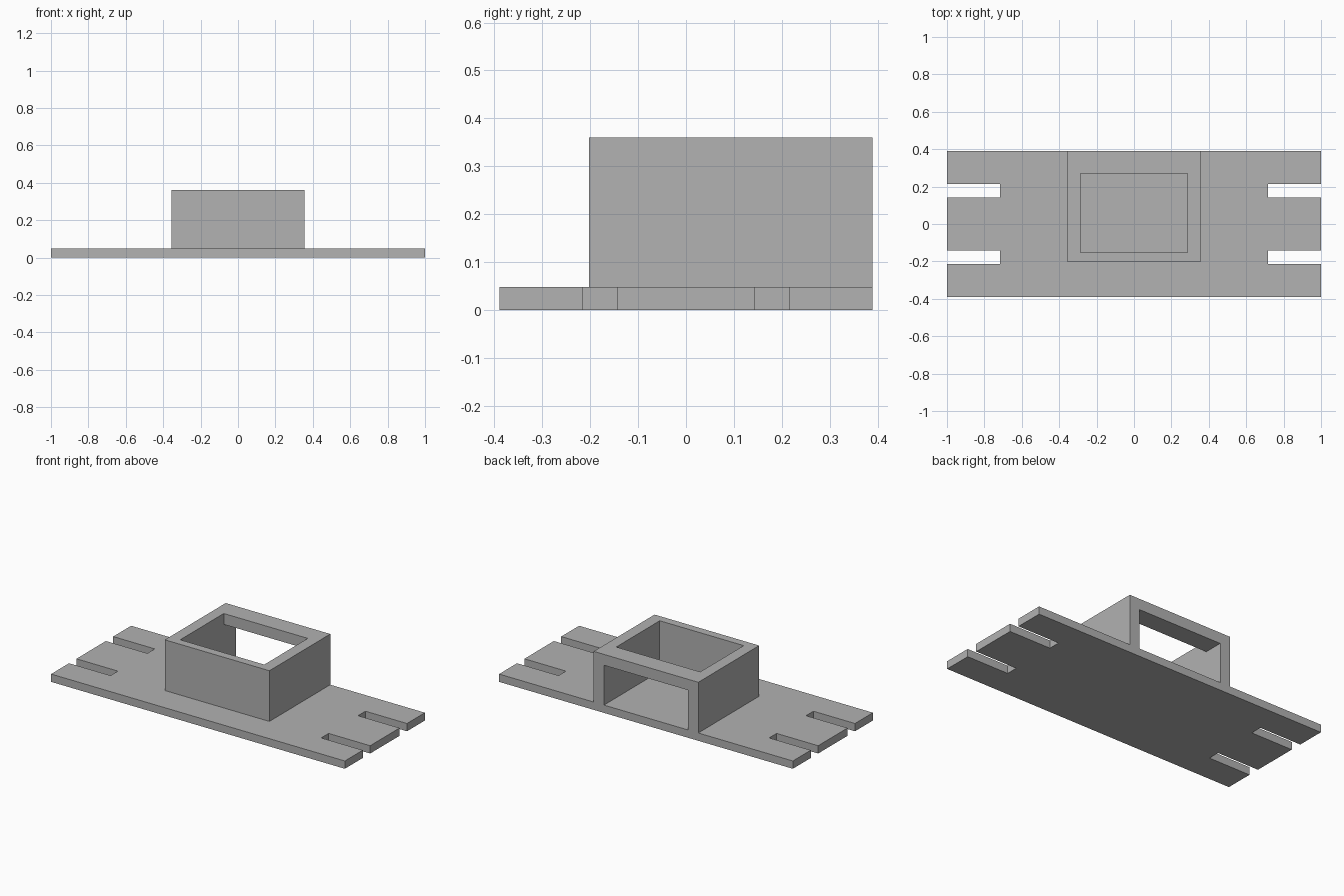
import bpy
import bmesh

cube = bpy.data.objects.get("Cube")
if cube:
    bpy.data.objects.remove(cube, do_unlink=True)

grey = bpy.data.materials.new("plain_grey")
grey.use_nodes = True
colour = (0.445, 0.445, 0.445, 1)
grey.diffuse_color = colour
for node in grey.node_tree.nodes:
    if node.type == "BSDF_PRINCIPLED":
        node.inputs["Base Color"].default_value = colour


def prism(name, outline, z0, z1):
    """Extrude a flat outline from z0 up to z1."""
    bm = bmesh.new()
    base = bm.faces.new([bm.verts.new((x, y, z0)) for x, y in outline])
    top = bmesh.ops.extrude_face_region(bm, geom=[base])["geom"]
    verts = [v for v in top if isinstance(v, bmesh.types.BMVert)]
    bmesh.ops.translate(bm, verts=verts, vec=(0, 0, z1 - z0))
    bmesh.ops.recalc_face_normals(bm, faces=bm.faces)
    mesh = bpy.data.meshes.new(name)
    bm.to_mesh(mesh)
    bm.free()
    mesh.materials.append(grey)
    obj = bpy.data.objects.new(name, mesh)
    bpy.context.collection.objects.link(obj)
    return obj


def box(name, half_width, y0, y1, z0, z1):
    w = half_width
    return prism(name, [(-w, y0), (w, y0), (w, y1), (-w, y1)], z0, z1)


def cut(target, cutter):
    mod = target.modifiers.new(cutter.name, "BOOLEAN")
    mod.operation = "DIFFERENCE"
    mod.solver = "EXACT"
    mod.object = cutter
    bpy.context.view_layer.objects.active = target
    bpy.ops.object.modifier_apply(modifier=mod.name)
    bpy.data.objects.remove(cutter, do_unlink=True)


BACK = 0.389
PLATE_TOP = 0.048
TOP = 0.36

# Base plate with two open slots at each end
slot_end, slot_in, slot_out = 0.717, 0.143, 0.215
right = [(1, -BACK)]
for a, b in ((-slot_out, -slot_in), (slot_in, slot_out)):
    right += [(1, a), (slot_end, a), (slot_end, b), (1, b)]
right.append((1, BACK))
left = [(-x, y) for x, y in reversed(right)]
prism("base_plate", right + left, 0, PLATE_TOP)

# Housing open at the top and at the back
housing = box("housing", 0.356, -0.203, BACK, PLATE_TOP, TOP)
cut(housing, box("top_opening", 0.286, -0.153, 0.27, 0, 0.5))
cut(housing, box("back_opening", 0.286, -0.153, 0.5, 0, 0.293))
